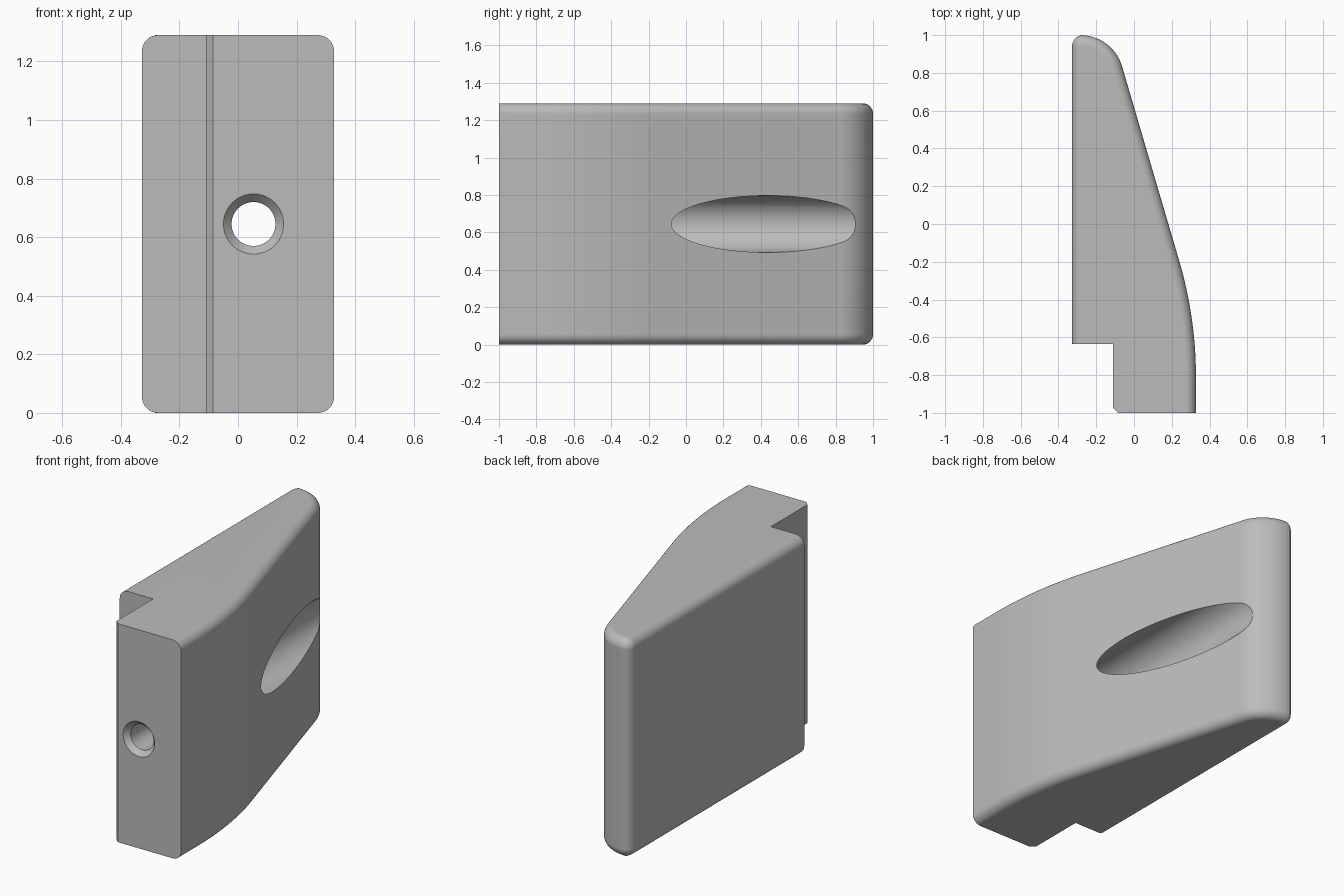
import bpy, bmesh
from math import sin, cos, pi, radians
from mathutils import Matrix, Vector

cube = bpy.data.objects.get("Cube")
if cube:
    bpy.data.objects.remove(cube, do_unlink=True)

HEIGHT, HALF, FILLET = 1.29, 0.328, 0.055
SLOPE = radians(16.3)

grey = bpy.data.materials.new("plain grey")
grey.use_nodes = True
grey.diffuse_color = (0.5, 0.5, 0.5, 1)
grey.node_tree.nodes["Principled BSDF"].inputs["Base Color"].default_value = (0.5, 0.5, 0.5, 1)


def make_object(name, bm):
    bmesh.ops.recalc_face_normals(bm, faces=bm.faces[:])
    mesh = bpy.data.meshes.new(name)
    bm.to_mesh(mesh)
    bm.free()
    mesh.materials.append(grey)
    obj = bpy.data.objects.new(name, mesh)
    bpy.context.collection.objects.link(obj)
    return obj


def loft(name, rings):
    """Skin a stack of equal closed rings and cap both ends."""
    bm = bmesh.new()
    rows = [[bm.verts.new(p) for p in ring] for ring in rings]
    n = len(rows[0])
    for a, b in zip(rows, rows[1:]):
        for i in range(n):
            j = (i + 1) % n
            bm.faces.new((a[i], a[j], b[j], b[i]))
    bm.faces.new(rows[0])
    bm.faces.new(rows[-1])
    return make_object(name, bm)


def arc(cx, cy, r, start, end, steps):
    """Points with their outward normals along an arc."""
    out = []
    for i in range(steps + 1):
        a = start + (end - start) * i / steps
        n = Vector((cos(a), sin(a)))
        out.append((Vector((cx, cy)) + n * r, n))
    return out


# Outline: belly curve, sloping side, rounded tip, flat side
outer = [(Vector((HALF, -1)), Vector((1, 0)))]
outer += arc(HALF - 2.18, -0.81, 2.18, 0, SLOPE, 14)
outer += arc(-0.284, 0.77, 0.23, SLOPE, pi / 2, 14)
outer += arc(-HALF + 0.06, 0.94, 0.06, pi / 2, pi, 8)
outer.append((Vector((-HALF, -0.635)), Vector((-1, 0))))
step = [Vector(p) for p in ((-0.11, -0.635), (-0.11, -0.975), (-0.085, -1))]


def layer(z, inset):
    pts = [p - n * inset for p, n in outer] + step
    return [(p.x, p.y, z) for p in pts]


# Wedge body with rounded top and bottom rims
STEPS = 8
rim = [(FILLET * (1 - sin(pi / 2 * i / STEPS)), FILLET * (1 - cos(pi / 2 * i / STEPS)))
       for i in range(STEPS + 1)]
rings = [layer(z, d) for z, d in reversed(rim)]
rings = [layer(z, d) for d, z in rim[::-1]][::-1]
rings += [layer(HEIGHT - z, d) for d, z in rim[::-1]]
body = loft("wedge_body", rings)

# Screw hole cutter: countersink, narrow bore, wide bore
SIDES = 64
bore = [(-1.01, 0.112), (-0.97, 0.075), (-0.3, 0.075), (-0.3, 0.152), (1.2, 0.152)]
cutter = loft("hole_cutter", [
    [(0.053 + r * cos(2 * pi * i / SIDES), y, HEIGHT / 2 + r * sin(2 * pi * i / SIDES))
     for i in range(SIDES)] for y, r in bore])
cutter.hide_render = True

cut = body.modifiers.new("screw_hole", "BOOLEAN")
cut.operation = "DIFFERENCE"
cut.solver = "EXACT"
cut.object = cutter
for o in bpy.context.selected_objects:
    o.select_set(False)
bpy.context.view_layer.objects.active = body
body.select_set(True)
bpy.ops.object.modifier_apply(modifier=cut.name)
bpy.data.objects.remove(cutter, do_unlink=True)

# Smooth rounds, crisp edges
bpy.ops.object.shade_smooth_by_angle(angle=radians(25))
weighted = body.modifiers.new("weighted_normals", "WEIGHTED_NORMAL")
weighted.keep_sharp = True
